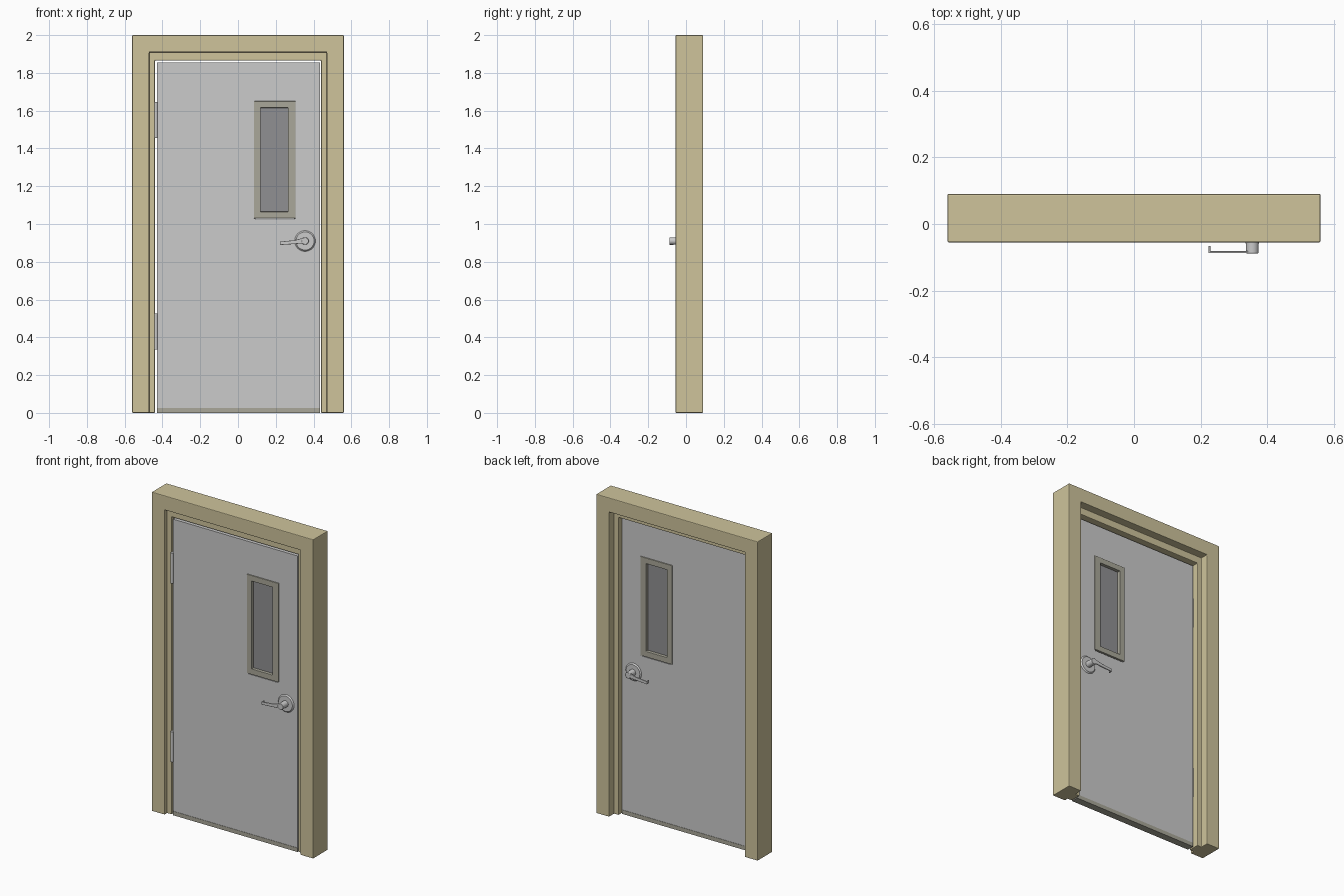
import bpy, bmesh, math
from mathutils import Matrix

if "Cube" in bpy.data.objects:
    bpy.data.objects.remove(bpy.data.objects["Cube"])


def material(name, rgb):
    m = bpy.data.materials.new(name)
    m.diffuse_color = (*rgb, 1)
    m.use_nodes = True
    m.node_tree.nodes["Principled BSDF"].inputs["Base Color"].default_value = m.diffuse_color
    return m


TAN = material("tan_paint", (0.62, 0.55, 0.33))
OLIVE = material("olive_trim", (0.40, 0.39, 0.32))
DARK = material("dark_glass", (0.28, 0.28, 0.29))


def finish(name, bm, mat=None, bevel=0, smooth=False):
    bmesh.ops.recalc_face_normals(bm, faces=bm.faces)
    me = bpy.data.meshes.new(name)
    bm.to_mesh(me)
    bm.free()
    ob = bpy.data.objects.new(name, me)
    bpy.context.collection.objects.link(ob)
    if mat:
        me.materials.append(mat)
    if bevel:
        b = ob.modifiers.new("bevel", 'BEVEL')
        b.width, b.segments = bevel, 2
    if smooth:
        bpy.ops.object.select_all(action='DESELECT')
        ob.select_set(True)
        bpy.context.view_layer.objects.active = ob
        bpy.ops.object.shade_smooth_by_angle(angle=math.radians(35))
    return ob


def sweep(bm, loops, closed):
    """Bridge equal-length vertex loops; cap the ends when open."""
    rows = [[bm.verts.new(p) for p in lp] for lp in loops]
    n = len(rows[0])
    for i in range(len(rows) - (not closed)):
        a, b = rows[i], rows[(i + 1) % len(rows)]
        for j in range(n):
            k = (j + 1) % n
            bm.faces.new((a[j], a[k], b[k], b[j]))
    if not closed:
        bm.faces.new(rows[0])
        bm.faces.new(rows[-1])


def ring(name, outer, inner, y0, y1, mat=None, bevel=0):
    """Rectangular slab with a rectangular opening; rects are x0, x1, z0, z1."""
    bm = bmesh.new()
    loops = []
    for a, c in ((0, 2), (1, 2), (1, 3), (0, 3)):
        ox, oz, ix, iz = outer[a], outer[c], inner[a], inner[c]
        loops.append([(ox, y0, oz), (ix, y0, iz), (ix, y1, iz), (ox, y1, oz)])
    sweep(bm, loops, True)
    return finish(name, bm, mat, bevel)


def box(name, x0, x1, y0, y1, z0, z1, mat=None, bevel=0):
    bm = bmesh.new()
    sweep(bm, [[(x, y0, z0), (x, y1, z0), (x, y1, z1), (x, y0, z1)] for x in (x0, x1)], False)
    return finish(name, bm, mat, bevel)


def cylinder(name, x, z, r0, r1, y0, y1, bevel=0):
    """Round part along y, radius r0 at y0 and r1 at y1."""
    bm = bmesh.new()
    angles = [math.tau * i / 32 for i in range(32)]
    sweep(bm, [[(x + r * math.cos(a), y, z + r * math.sin(a)) for a in angles]
               for r, y in ((r0, y0), (r1, y1))], False)
    return finish(name, bm, None, bevel, True)


# Door frame: jambs and head with a raised stop in the middle of the depth
profile = [(0, -.055), (.09, -.055), (.09, -.03), (.12, -.03),
           (.12, .04), (.09, .04), (.09, .09), (0, .09)]
bm = bmesh.new()
loops = []
for side, top in ((-1, False), (-1, True), (1, True), (1, False)):
    loops.append([(side * (.56 - o), y, (2 - o - (.015 if o > .1 else 0)) if top else 0)
                  for o, y in profile])
sweep(bm, loops, False)
finish("door_frame", bm, TAN, .004)

# Door leaf, window trim and pane
FRONT, BACK = -.03, .012
ring("door_leaf", (-.43, .435, .022, 1.855), (.093, .297, 1.025, 1.64), FRONT, BACK)
ring("window_trim", (.085, .305, 1.03, 1.65), (.12, .265, 1.065, 1.615),
     FRONT - .006, BACK + .006, OLIVE, .002)
box("window_pane", .118, .267, -.016, -.002, 1.063, 1.617, DARK)

# Bottom sweep
box("door_sweep", -.43, .435, FRONT - .002, BACK + .002, 0, .025, OLIVE)

# Lever handles on both faces
HX, HZ = .355, .91
for label, face, d in (("front", FRONT, -1), ("back", BACK, 1)):
    cylinder(label + "_rose", HX, HZ, .055, .048, face, face + d * .007)
    cylinder(label + "_hub", HX, HZ, .02, .019, face, face + d * .058, .002)
    # tapered lever with a returned tip
    outline = [(.365, .925), (.335, .924), (.30, .914), (.225, .907),
               (.225, .889), (.30, .894), (.335, .897), (.365, .895)]
    bm = bmesh.new()
    sweep(bm, [[(x, face + d * t, z) for x, z in outline] for t in (.051, .0575)], False)
    finish(label + "_lever", bm, None, .0015, True)
    ya, yb = sorted((face + d * .036, face + d * .0575))
    box(label + "_lever_tip", .223, .229, ya, yb, .889, .907, None, .001)

# Hinges: knuckle barrel and leaf in the gap
for label, z0, z1 in (("lower", .335, .525), ("upper", 1.455, 1.645)):
    bm = bmesh.new()
    bmesh.ops.create_cone(bm, cap_ends=True, segments=16, radius1=.0085, radius2=.0085,
                          depth=z1 - z0,
                          matrix=Matrix.Translation((-.434, -.034, (z0 + z1) / 2)))
    finish(label + "_hinge_barrel", bm, None, 0, True)
    box(label + "_hinge_leaf", -.441, -.429, -.034, .005, z0, z1)
